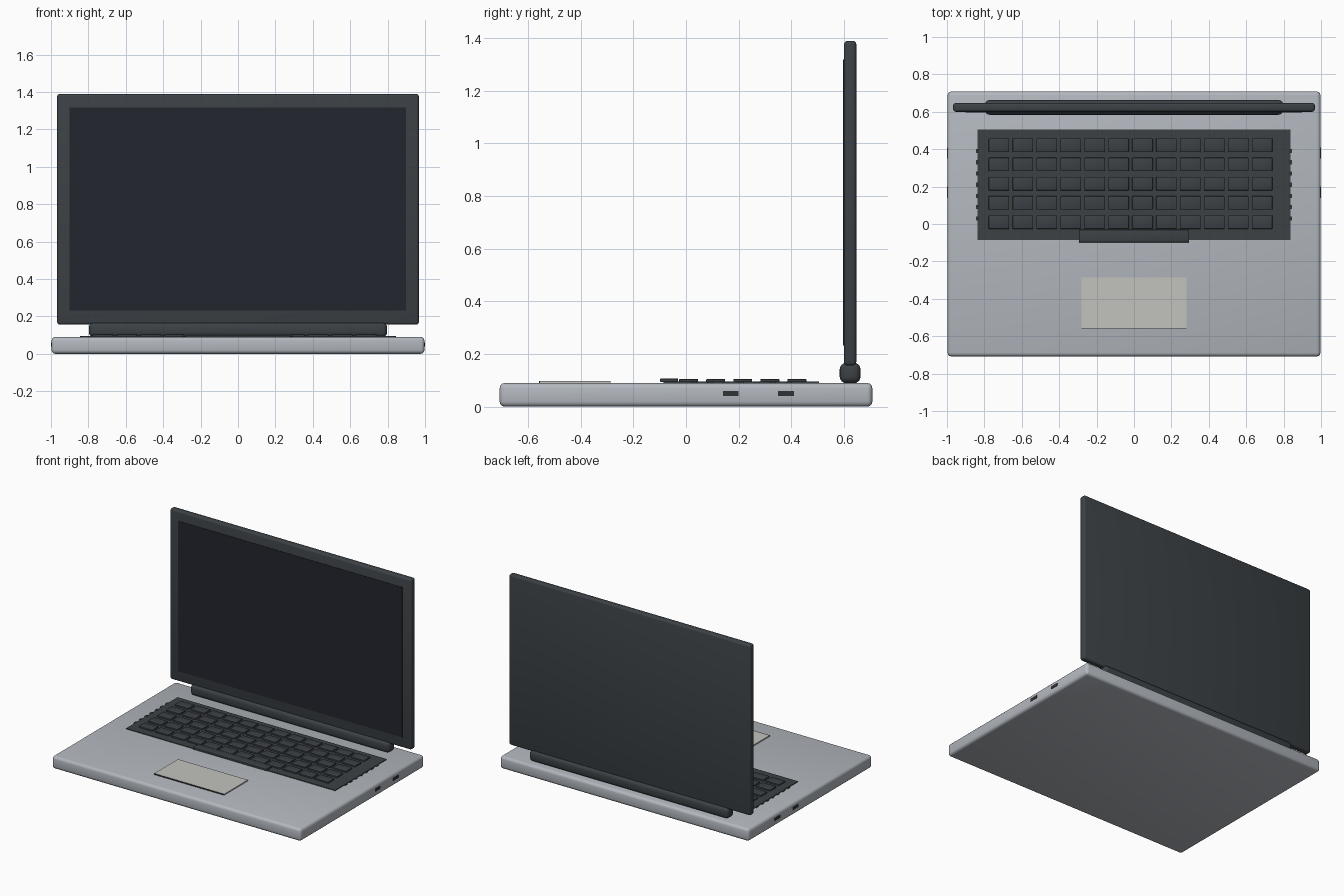
import bpy
from math import radians

if "Cube" in bpy.data.objects:
    bpy.data.objects.remove(bpy.data.objects["Cube"])


def material(name, rgb):
    m = bpy.data.materials.new(name)
    m.diffuse_color = (*rgb, 1)
    m.use_nodes = True
    m.node_tree.nodes["Principled BSDF"].inputs["Base Color"].default_value = m.diffuse_color
    return m


METAL = material("metal", (0.45, 0.48, 0.52))
DARK = material("dark_plastic", (0.045, 0.053, 0.06))
GLASS = material("glass", (0.016, 0.019, 0.026))
PAD = material("pad", (0.54, 0.55, 0.51))
BLACK = material("black", (0.03, 0.033, 0.036))


def box(name, x, y, z, mat, bevel=0, segments=3):
    """Box from (min, max) ranges, with optional rounded edges."""
    ranges = (x, y, z)
    bpy.ops.mesh.primitive_cube_add(size=1, location=[(a + b) / 2 for a, b in ranges])
    o = bpy.context.object
    o.name = name
    o.scale = [b - a for a, b in ranges]
    bpy.ops.object.transform_apply(location=False, rotation=False, scale=True)
    o.data.materials.append(mat)
    if bevel:
        mod = o.modifiers.new("bevel", "BEVEL")
        mod.width = bevel
        mod.segments = segments
        bpy.ops.object.modifier_apply(modifier="bevel")
        bpy.ops.object.shade_smooth_by_angle(angle=radians(35))
    return o


# Base shell
box("base", (-0.997, 0.997), (-0.708, 0.708), (0, 0.09), METAL, 0.02)

# Keyboard deck, keys and space bar
box("keyboard_deck", (-0.837, 0.837), (-0.085, 0.505), (0.086, 0.095), DARK)
for row in range(5):
    for col in range(12):
        x, y = -0.722 + col * 0.1279, 0.01 + row * 0.1028
        box("key", (x - 0.055, x + 0.055), (y - 0.036, y + 0.036), (0.093, 0.105), DARK, 0.003, 2)
box("space_bar", (-0.295, 0.295), (-0.098, -0.03), (0.093, 0.107), DARK, 0.003, 2)

# Touchpad with its front seam
box("touchpad", (-0.28, 0.28), (-0.555, -0.287), (0.088, 0.098), PAD)
box("touchpad_seam", (-0.28, 0.28), (-0.559, -0.555), (0.088, 0.097), BLACK)

# Vents beside the keyboard and side ports, both sides
for s in (-1, 1):
    for i in range(7):
        y = 0.03 + i * 0.06
        box("vent", sorted((s * 0.83, s * 0.846)), (y - 0.011, y + 0.011), (0.086, 0.0955), BLACK)
    for y in (0.17, 0.38):
        box("port", sorted((s * 0.985, s * 1.0)), (y - 0.03, y + 0.03), (0.04, 0.06), BLACK)

# Hinge barrel
box("hinge", (-0.797, 0.797), (0.584, 0.663), (0.089, 0.167), DARK, 0.025, 4)

# Lid and screen
box("lid", (-0.967, 0.967), (0.6, 0.647), (0.156, 1.39), DARK, 0.014)
box("screen", (-0.9, 0.897), (0.597, 0.61), (0.232, 1.318), GLASS)
